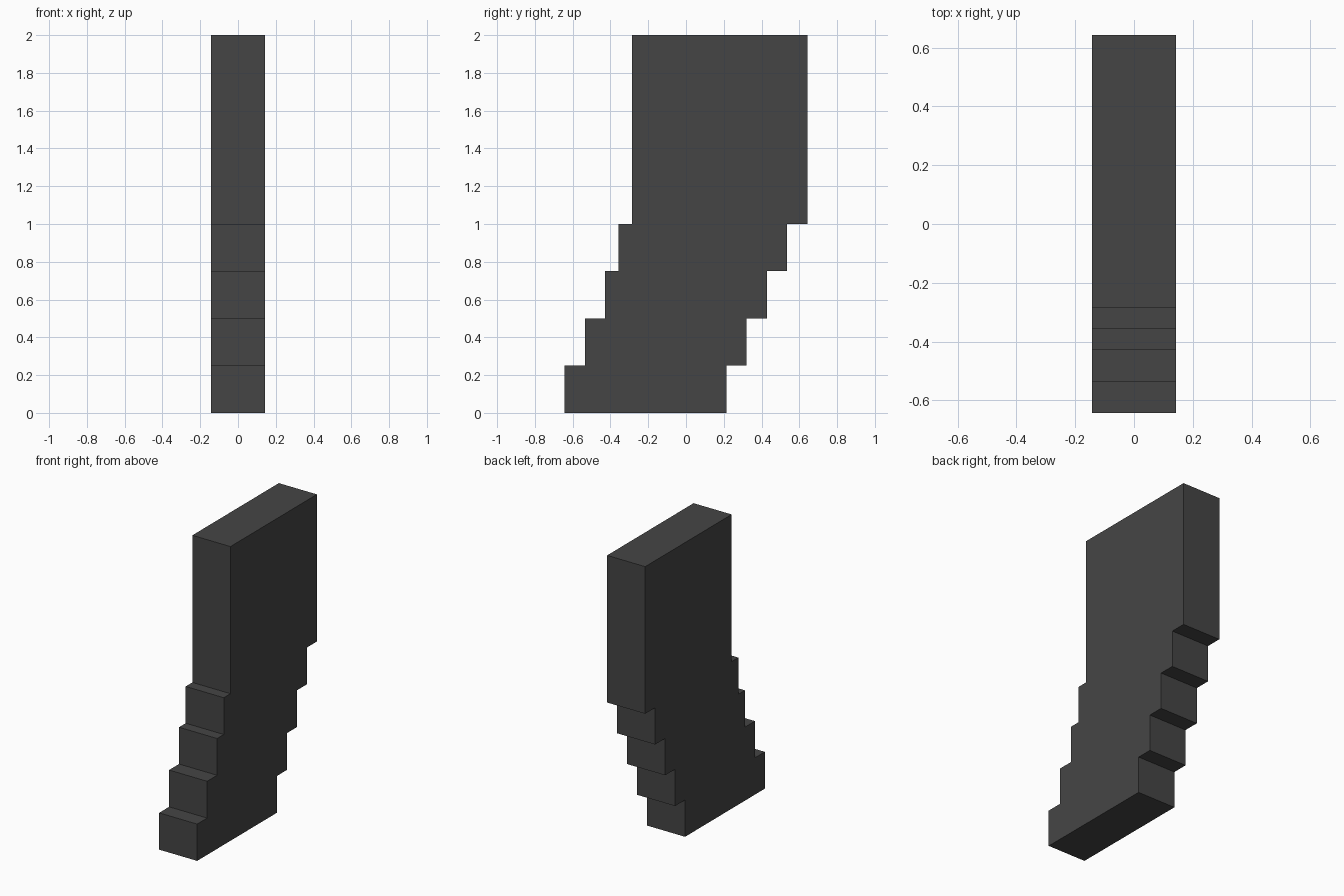
import bpy, bmesh

if "Cube" in bpy.data.objects:
    bpy.data.objects.remove(bpy.data.objects["Cube"])

U = 1 / 14        # horizontal module of the steps
HALF_W = 0.143    # half thickness along x

# (front y, back y) in modules, bottom z, top z for each course
courses = [(-9, 3, 0.0, 0.25), (-7.5, 4.5, 0.25, 0.5), (-6, 6, 0.5, 0.75),
           (-5, 7.5, 0.75, 1.0), (-4, 9, 1.0, 2.0)]

# Stepped side outline: up the back edge, then down the front edge
outline = []
for front, back, z0, z1 in courses:
    outline += [(back * U, z0), (back * U, z1)]
for front, back, z0, z1 in reversed(courses):
    outline += [(front * U, z1), (front * U, z0)]

# Extrude the outline across the thickness
bm = bmesh.new()
face = bm.faces.new([bm.verts.new((-HALF_W, y, z)) for y, z in outline])
ext = bmesh.ops.extrude_face_region(bm, geom=[face])
moved = [v for v in ext["geom"] if isinstance(v, bmesh.types.BMVert)]
bmesh.ops.translate(bm, vec=(2 * HALF_W, 0, 0), verts=moved)
bmesh.ops.recalc_face_normals(bm, faces=bm.faces)

mesh = bpy.data.meshes.new("stepped_wall")
bm.to_mesh(mesh)
bm.free()
wall = bpy.data.objects.new("stepped_wall", mesh)
bpy.context.collection.objects.link(wall)

# Dark grey finish
mat = bpy.data.materials.new("dark_grey")
mat.diffuse_color = (0.06, 0.06, 0.06, 1)
mat.use_nodes = True
mat.node_tree.nodes["Principled BSDF"].inputs["Base Color"].default_value = mat.diffuse_color
mesh.materials.append(mat)
